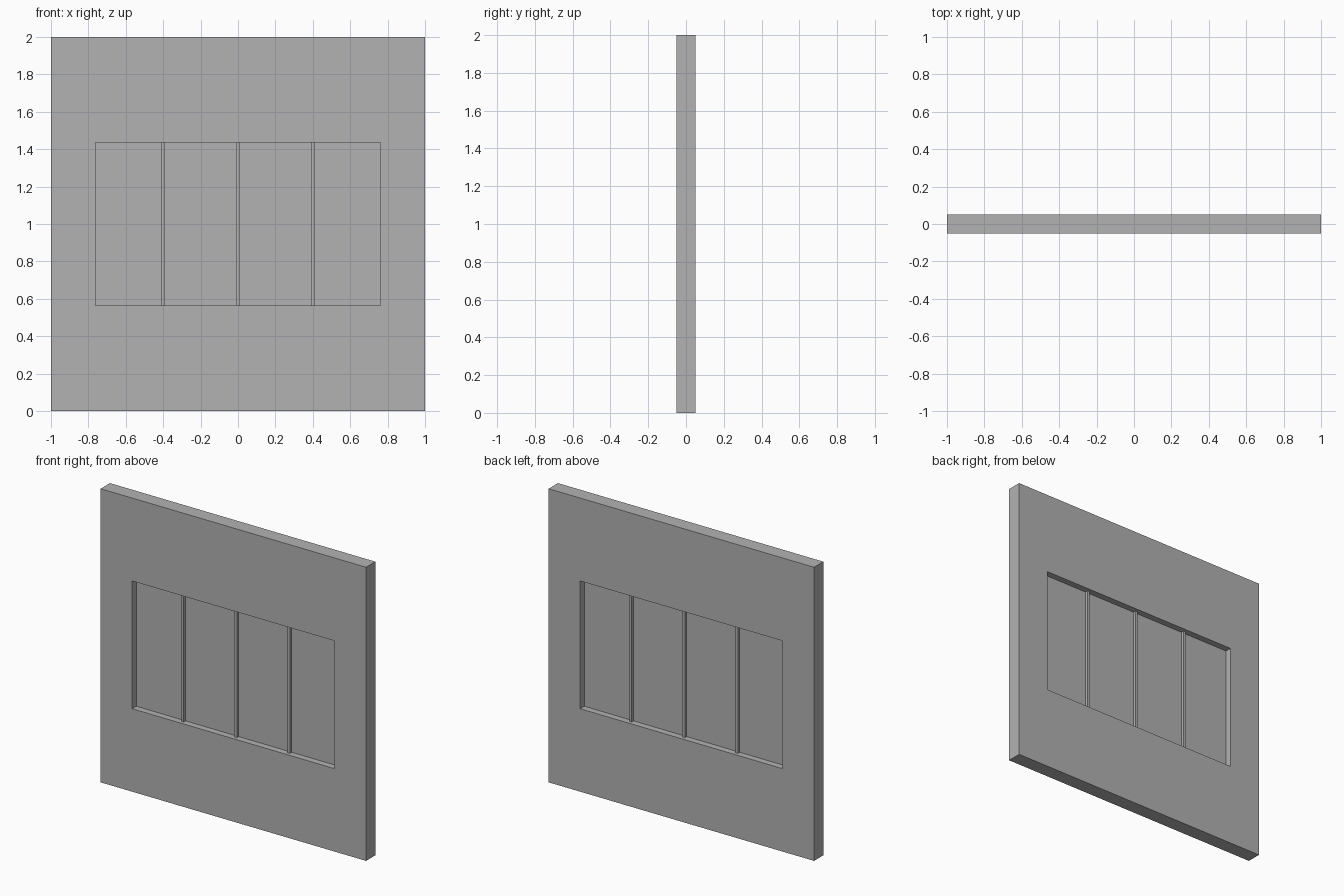
import bpy
import bmesh

cube = bpy.data.objects.get("Cube")
if cube:
    bpy.data.objects.remove(cube, do_unlink=True)

# Dimensions
HALF, DEPTH, MID = 1.0, 0.05, 1.0           # wall half width, half thickness, centre height
OPEN_X, OPEN_Z = 0.762, 0.435               # window opening half sizes
PANE, BAR_W, BAR_D = 0.006, 0.009, 0.026    # half sizes of pane and bars

grey = bpy.data.materials.new("plain_grey")
grey.use_nodes = True
colour = (0.448, 0.448, 0.448, 1)
grey.diffuse_color = colour
grey.node_tree.nodes["Principled BSDF"].inputs["Base Color"].default_value = colour


def finish(name, bm):
    bmesh.ops.recalc_face_normals(bm, faces=bm.faces)
    mesh = bpy.data.meshes.new(name)
    bm.to_mesh(mesh)
    bm.free()
    mesh.materials.append(grey)
    obj = bpy.data.objects.new(name, mesh)
    bpy.context.collection.objects.link(obj)
    return obj


def box(name, x, half_x, half_y, half_z):
    bm = bmesh.new()
    bmesh.ops.create_cube(bm, size=2)
    for v in bm.verts:
        v.co = (x + v.co.x * half_x, v.co.y * half_y, MID + v.co.z * half_z)
    return finish(name, bm)


# Wall: four rectangular rings joined into a slab with an opening
bm = bmesh.new()
rings = []
for hx, hz, y in ((HALF, HALF, -DEPTH), (HALF, HALF, DEPTH),
                  (OPEN_X, OPEN_Z, DEPTH), (OPEN_X, OPEN_Z, -DEPTH)):
    rings.append([bm.verts.new((sx * hx, y, MID + sz * hz))
                  for sx, sz in ((-1, -1), (1, -1), (1, 1), (-1, 1))])
for r in range(4):
    a, b = rings[r], rings[(r + 1) % 4]
    for i in range(4):
        j = (i + 1) % 4
        bm.faces.new((a[i], a[j], b[j], b[i]))
finish("wall", bm)

# Window pane and the upright bars that divide it
box("window_pane", 0, OPEN_X, PANE, OPEN_Z)
for name, x in (("right", -0.4), ("centre", 0), ("left", 0.4)):
    box("window_bar_" + name, x, BAR_W, BAR_D, OPEN_Z)
